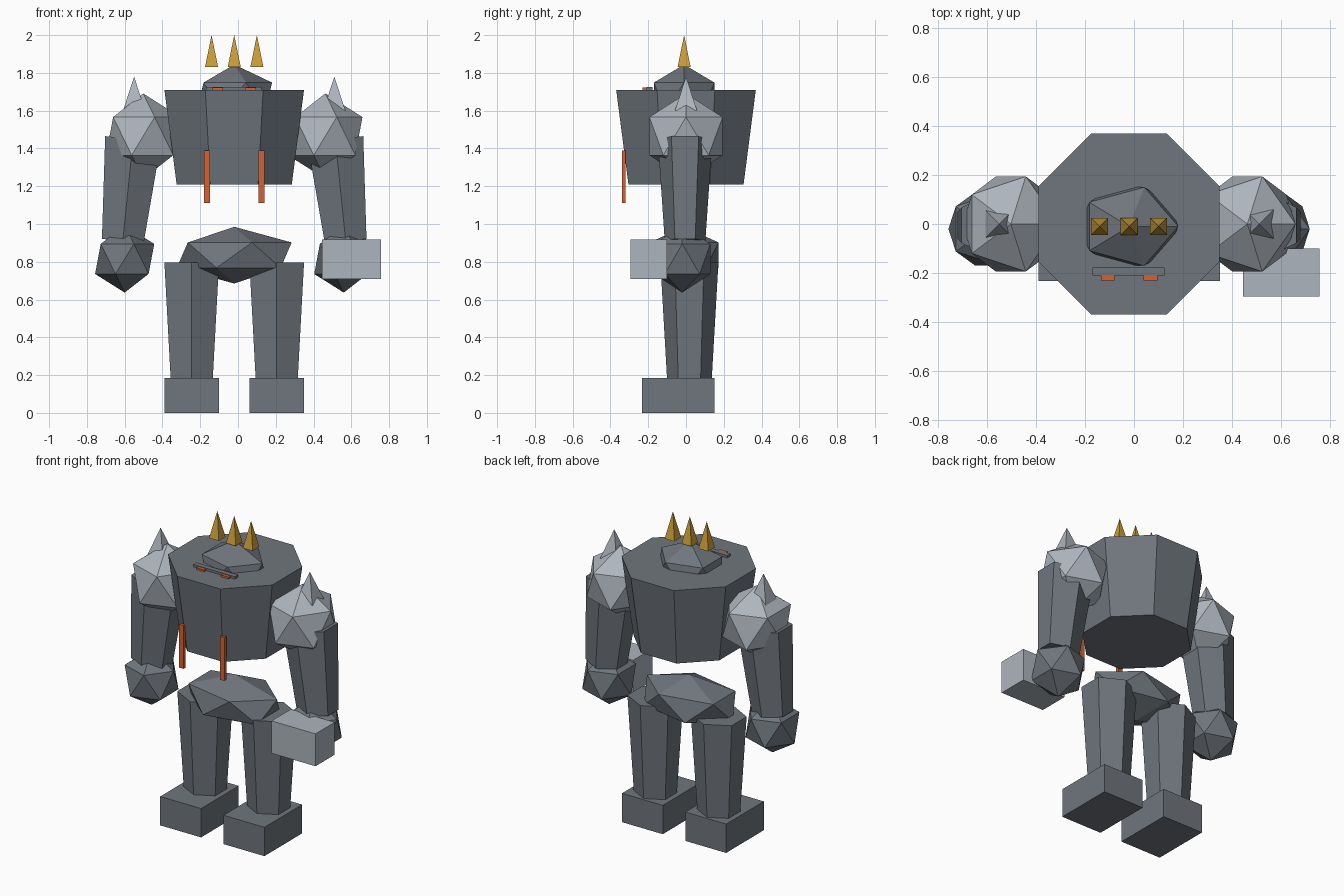
import bpy, bmesh, math
from mathutils import Matrix, Vector

cube = bpy.data.objects.get("Cube")
if cube:
    bpy.data.objects.remove(cube, do_unlink=True)

MID = -0.02  # plane of symmetry of the body


def material(name, colour):
    m = bpy.data.materials.new(name)
    m.use_nodes = True
    m.diffuse_color = (*colour, 1)
    m.node_tree.nodes["Principled BSDF"].inputs["Base Color"].default_value = (*colour, 1)
    return m


STONE = material("dark stone", (0.16, 0.18, 0.205))
PLATE = material("pale stone", (0.42, 0.46, 0.51))
GLOW = material("orange glow", (0.67, 0.12, 0.03))
GOLD = material("gold", (0.60, 0.34, 0.04))


def finish(bm, name, mat, matrix):
    bm.transform(matrix)
    mesh = bpy.data.meshes.new(name)
    bm.to_mesh(mesh)
    bm.free()
    mesh.materials.append(mat)
    obj = bpy.data.objects.new(name, mesh)
    bpy.context.collection.objects.link(obj)


def box(name, mat, low, high):
    low, high = Vector(low), Vector(high)
    bm = bmesh.new()
    bmesh.ops.create_cube(bm, size=1)
    finish(bm, name, mat, Matrix.Translation((low + high) / 2) @ Matrix.Diagonal((*(high - low), 1)))


def rock(name, mat, centre, radii):
    """Faceted twenty-sided boulder."""
    bm = bmesh.new()
    bmesh.ops.create_icosphere(bm, subdivisions=1, radius=1)
    finish(bm, name, mat, Matrix.Translation(centre) @ Matrix.Diagonal((*radii, 1)))


def prism(name, mat, sides, bottom, top, r_bottom, r_top, spin=0, depth=1):
    """Tapered prism between two points; depth scales it front to back."""
    bottom, top = Vector(bottom), Vector(top)
    axis = top - bottom
    bm = bmesh.new()
    bmesh.ops.create_cone(bm, cap_ends=True, segments=sides, radius1=r_bottom,
                          radius2=r_top, depth=axis.length)
    tilt = Matrix.Rotation(math.atan2(axis.x, axis.z), 4, "Y")
    finish(bm, name, mat, Matrix.Translation((bottom + top) / 2) @ tilt
           @ Matrix.Diagonal((1, depth, 1, 1)) @ Matrix.Rotation(math.radians(spin), 4, "Z"))


# Trunk and head
prism("torso", STONE, 8, (MID, 0, 1.21), (MID, 0, 1.71), 0.33, 0.40, spin=22.5)
rock("pelvis", STONE, (MID, -0.01, 0.835), (0.34, 0.215, 0.15))
rock("head", STONE, (MID, -0.01, 1.672), (0.224, 0.188, 0.172))
box("brow", STONE, (-0.17, -0.21, 1.67), (0.125, -0.177, 1.725))

# Crown horns
for i, label in enumerate(("right", "middle", "left")):
    x = MID + (i - 1) * 0.12
    prism(label + "_horn", GOLD, 4, (x, -0.01, 1.83), (x, -0.01, 2.0), 0.049, 0, spin=45)

# Paired parts
for side, label in ((1, "left"), (-1, "right")):
    def at(x):
        return MID + side * x

    def pair_box(part, mat, x, half, ys, zs):
        box(f"{label}_{part}", mat, (at(x) - half, ys[0], zs[0]), (at(x) + half, ys[1], zs[1]))

    pair_box("eye", GLOW, 0.087, 0.028, (-0.23, -0.205), (1.68, 1.722))
    pair_box("chest_crack", GLOW, 0.145, 0.016, (-0.34, -0.32), (1.11, 1.388))
    pair_box("foot", STONE, 0.225, 0.145, (-0.232, 0.15), (0, 0.185))

    prism(label + "_leg", STONE, 6, (at(0.225), 0.018, 0.185), (at(0.225), 0.018, 0.795),
          0.129, 0.167, depth=0.92)
    prism(label + "_arm", STONE, 6, (at(0.59), -0.005, 0.91), (at(0.535), -0.005, 1.45),
          0.128, 0.172, depth=0.84)
    rock(label + "_hand", STONE, (at(0.58), -0.02, 0.815), (0.175, 0.175, 0.178))
    rock(label + "_shoulder", PLATE, (at(0.482), 0, 1.465), (0.22, 0.228, 0.226))
    prism(label + "_shoulder_spike", PLATE, 4, (at(0.53), 0, 1.6), (at(0.53), 0, 1.78),
          0.083, 0, spin=45)

# Stone block held in the left hand
box("hand_block", PLATE, (0.445, -0.295, 0.71), (0.757, -0.10, 0.918))
